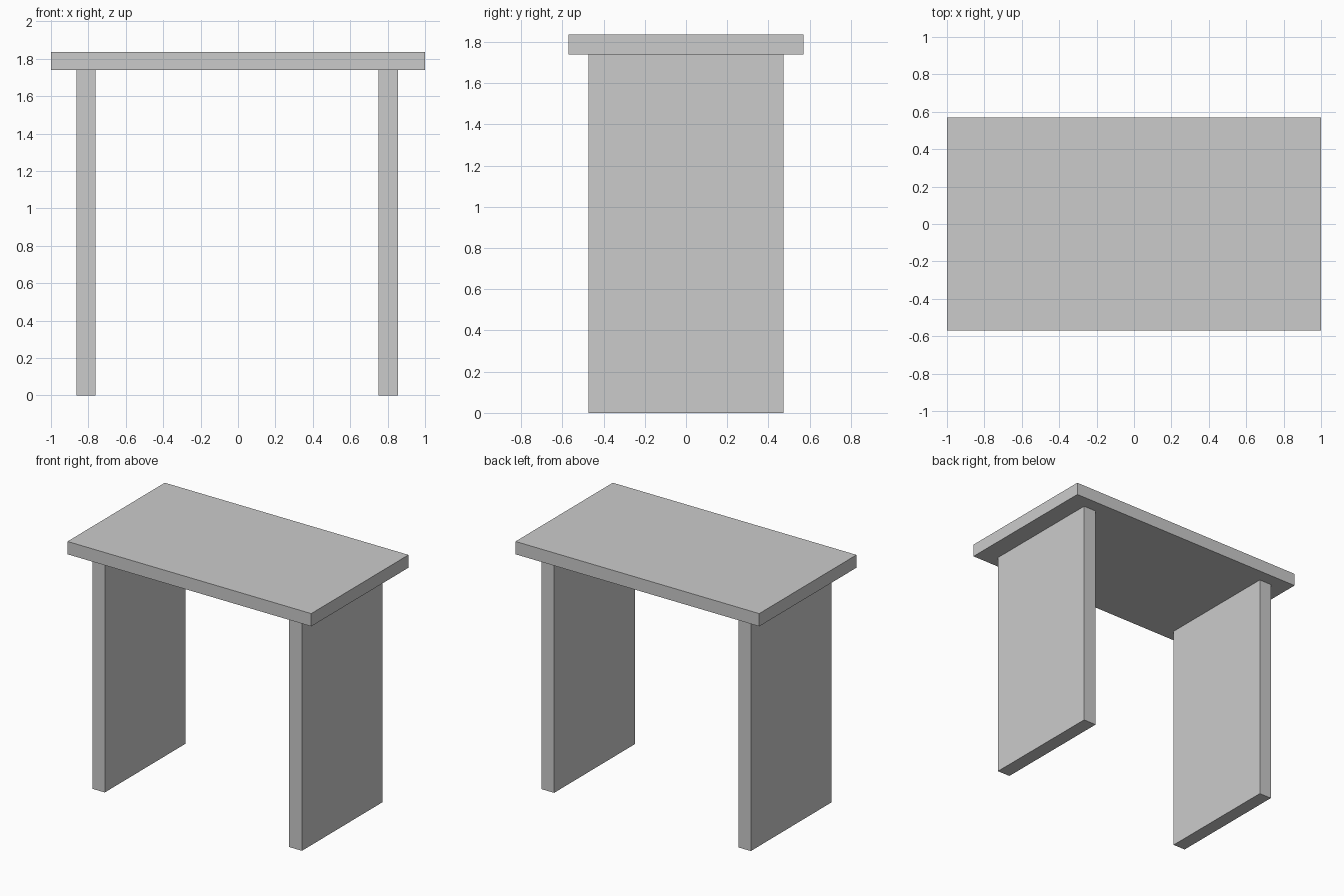
import bpy

if "Cube" in bpy.data.objects:
    bpy.data.objects.remove(bpy.data.objects["Cube"])

TOP_Z = 1.835
UNDER_Z = 1.74


def box(name, x, y, z):
    """Add a box from its (min, max) range on each axis."""
    ranges = (x, y, z)
    bpy.ops.mesh.primitive_cube_add(size=1, location=[(a + b) / 2 for a, b in ranges])
    obj = bpy.context.object
    obj.name = name
    obj.scale = [b - a for a, b in ranges]
    bpy.ops.object.transform_apply(location=False, rotation=False, scale=True)
    return obj


# Overhanging table top
box("table_top", (-1, 1), (-0.57, 0.57), (UNDER_Z, TOP_Z))

# Panel legs, the right one set slightly further in
for name, x in (("left_panel_leg", (-0.863, -0.762)),
                ("right_panel_leg", (0.751, 0.856))):
    box(name, x, (-0.473, 0.473), (0, UNDER_Z))
